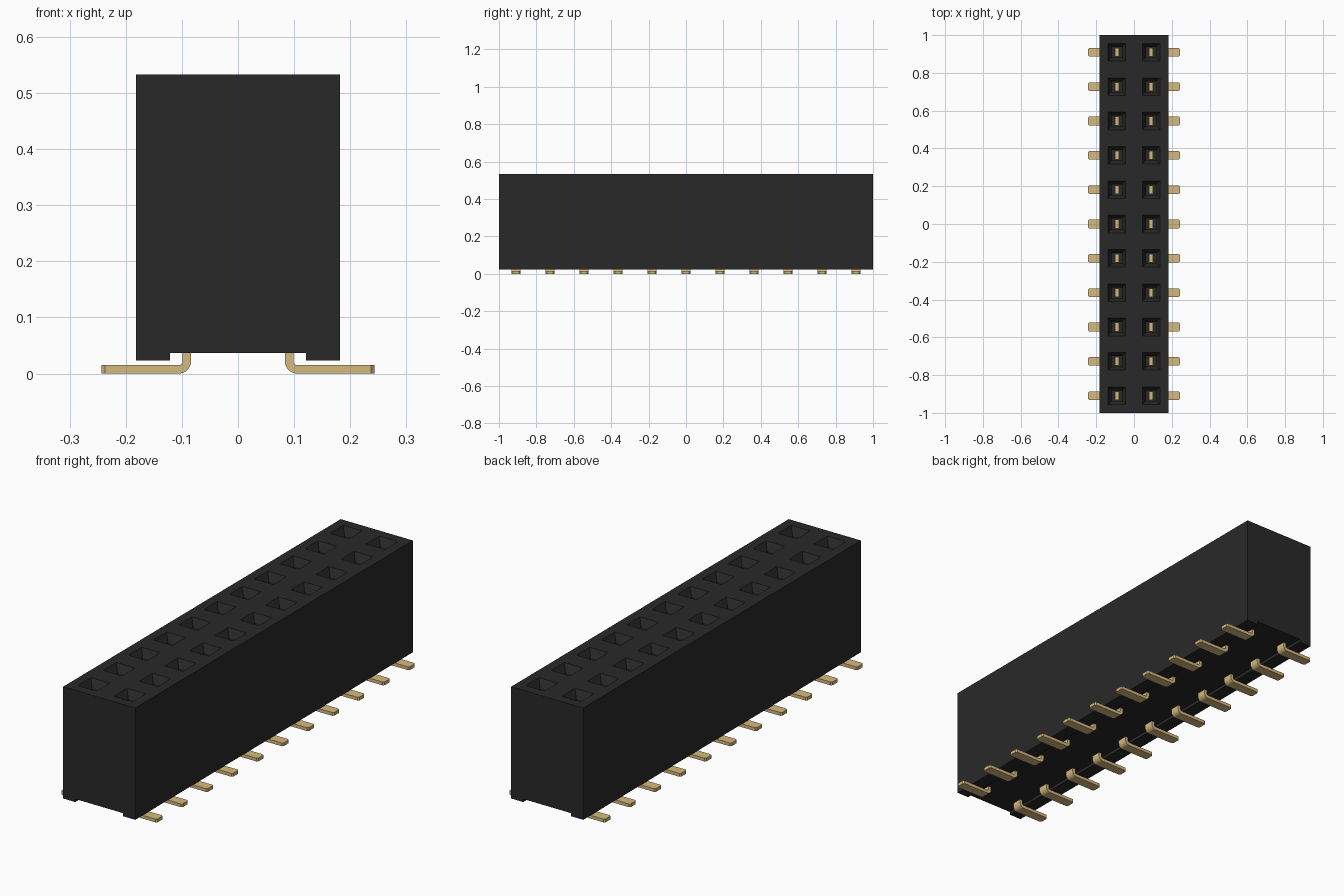
import bpy
import bmesh
import math

cube = bpy.data.objects.get("Cube")
if cube:
    bpy.data.objects.remove(cube, do_unlink=True)

ROWS = 11
PITCH = 2.0 / ROWS
HALF_W = PITCH
TOP, BASE, RAIL_BOTTOM = 0.533, 0.037, 0.023
RAIL_INNER = 0.121


def material(name, color):
    mat = bpy.data.materials.new(name)
    mat.use_nodes = True
    mat.diffuse_color = color
    mat.node_tree.nodes["Principled BSDF"].inputs["Base Color"].default_value = color
    return mat


def finish(bm, name, mat):
    bmesh.ops.recalc_face_normals(bm, faces=bm.faces[:])
    mesh = bpy.data.meshes.new(name)
    bm.to_mesh(mesh)
    bm.free()
    mesh.materials.append(mat)
    return mesh


def add_object(name, mesh, y=0.0):
    obj = bpy.data.objects.new(name, mesh)
    obj.location.y = y
    bpy.context.collection.objects.link(obj)
    return obj


def at_base(item):
    return all(abs(v.co.z - BASE) < 1e-4 for v in item.verts)


black = material("black plastic", (0.022, 0.022, 0.022, 1))
gold = material("gold metal", (0.67, 0.49, 0.21, 1))

# Housing: one top cell per socket, walls pulled down from its border
bm = bmesh.new()
bmesh.ops.create_grid(bm, x_segments=2, y_segments=ROWS, size=1)
for v in bm.verts:
    v.co.x *= HALF_W
    v.co.z = TOP
cells = bm.faces[:]
border = [e for e in bm.edges if e.is_boundary]
wall = bmesh.ops.extrude_edge_only(bm, edges=border)["geom"]
for v in wall:
    if isinstance(v, bmesh.types.BMVert):
        v.co.z = BASE
rim = [e for e in wall if isinstance(e, bmesh.types.BMEdge) and at_base(e)]
bmesh.ops.edgeloop_fill(bm, edges=rim)

# Sockets: square mouth, sloped lead-in, straight shaft
for f in cells:
    f.normal_update()
up = cells[0].normal.z
for thickness, depth in ((0.044, 0.0), (0.019, 0.035), (0.0, 0.3)):
    bmesh.ops.inset_individual(bm, faces=cells, thickness=thickness,
                               depth=-depth * up, use_even_offset=True)

# Standoff rails along both lower edges
for side in (-1, 1):
    bottom = [f for f in bm.faces if at_base(f)]
    geom = bottom + list({e for f in bottom for e in f.edges}) \
        + list({v for f in bottom for v in f.verts})
    bmesh.ops.bisect_plane(bm, geom=geom, plane_co=(side * RAIL_INNER, 0, 0),
                           plane_no=(1, 0, 0))
strips = [f for f in bm.faces if at_base(f)
          and abs(f.calc_center_median().x) > RAIL_INNER]
new = bmesh.ops.extrude_face_region(bm, geom=strips)["geom"]
for v in new:
    if isinstance(v, bmesh.types.BMVert):
        v.co.z = RAIL_BOTTOM
bmesh.ops.delete(bm, geom=[f for f in strips if f.is_valid], context="FACES")
add_object("housing", finish(bm, "housing", black))

# Contact: flat strip from the socket, bent outward into a solder foot
T, R, LEG_X, HALF_Y = 0.015, 0.022, 0.0835, 0.023
bend_x = LEG_X + R
sections = [((LEG_X - 0.003, 0.36), (LEG_X + T + 0.003, 0.36), HALF_Y),
            ((LEG_X - 0.003, 0.15), (LEG_X + T + 0.003, 0.15), HALF_Y),
            ((LEG_X, 0.14), (LEG_X + T, 0.14), HALF_Y)]
for i in range(7):
    a = math.pi + i * math.pi / 12
    c, s = math.cos(a), math.sin(a)
    sections.append(((bend_x + R * c, R + R * s),
                     (bend_x + (R - T) * c, R + (R - T) * s), HALF_Y))
for x, half in ((0.237, HALF_Y), (0.243, HALF_Y - 0.006)):
    sections.append(((x, 0.0), (x, T), half))

bm = bmesh.new()
rings = [[bm.verts.new((p[0], y, p[1]))
          for p, y in ((a, -h), (b, -h), (b, h), (a, h))] for a, b, h in sections]
for r0, r1 in zip(rings, rings[1:]):
    for i in range(4):
        j = (i + 1) % 4
        bm.faces.new((r0[i], r0[j], r1[j], r1[i]))
bm.faces.new(rings[0])
bm.faces.new(rings[-1])
contact_mesh = finish(bm, "contact", gold)

bpy.ops.object.select_all(action="DESELECT")
for row in range(ROWS):
    pin = add_object(f"contact_pair_{row + 1}", contact_mesh,
                     (row - (ROWS - 1) / 2) * PITCH)
    pin.modifiers.new("Mirror", "MIRROR").use_mirror_merge = False
    if row == 0:
        pin.select_set(True)
        bpy.context.view_layer.objects.active = pin
        bpy.ops.object.shade_smooth_by_angle(angle=math.radians(35))
